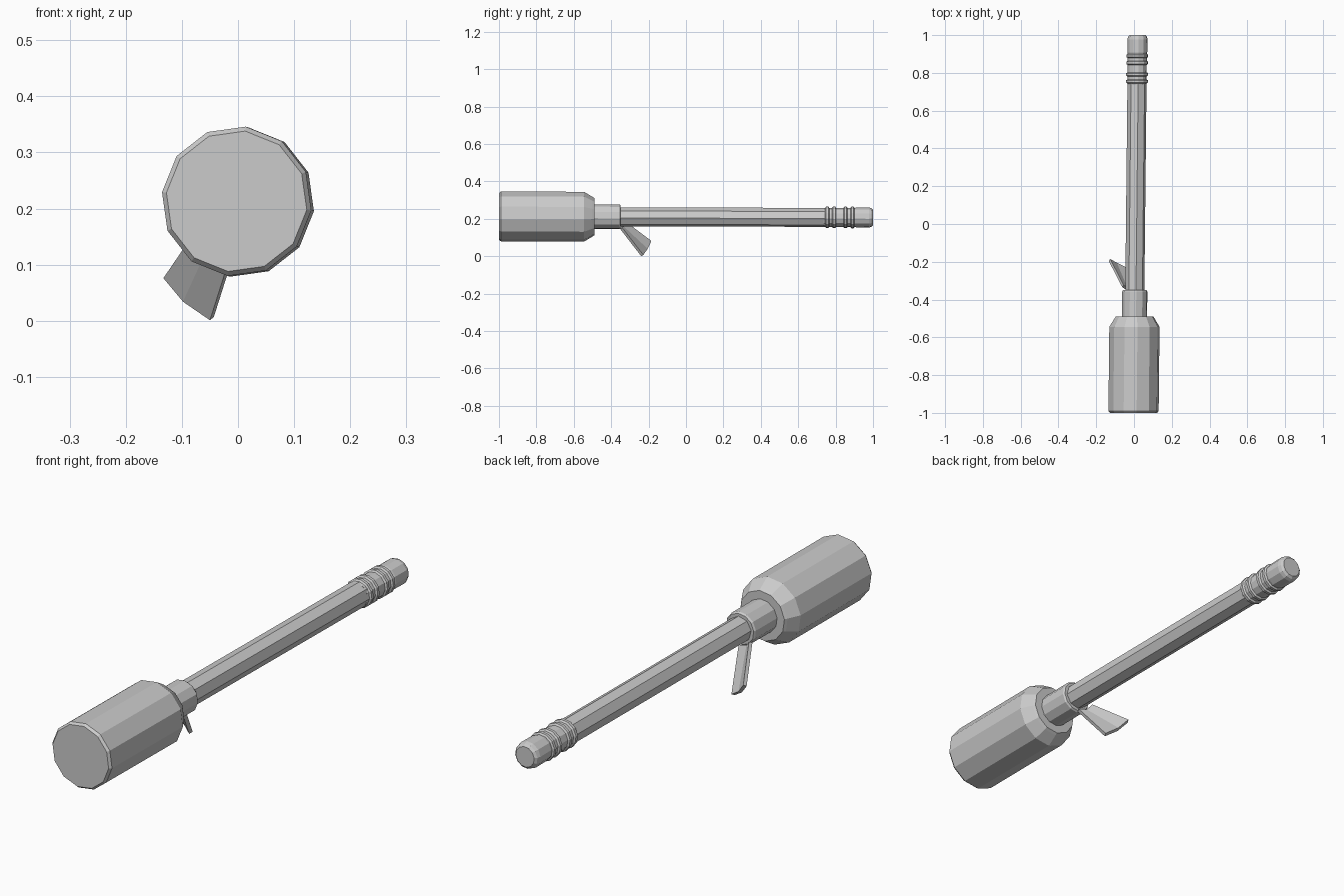
import bpy, bmesh, math
from mathutils import Vector

if "Cube" in bpy.data.objects:
    bpy.data.objects.remove(bpy.data.objects["Cube"])

grey = bpy.data.materials.new("plain grey")
grey.diffuse_color = (0.6, 0.6, 0.6, 1)
grey.use_nodes = True
grey.node_tree.nodes["Principled BSDF"].inputs["Base Color"].default_value = grey.diffuse_color


def axis(y):
    """Centre of the slightly tilted stick at depth y."""
    return Vector((0.008 + 0.0105 * y, y, 0.210 - 0.003 * y))


def finish(name, bm):
    bmesh.ops.recalc_face_normals(bm, faces=bm.faces)
    mesh = bpy.data.meshes.new(name)
    bm.to_mesh(mesh)
    bm.free()
    mesh.materials.append(grey)
    obj = bpy.data.objects.new(name, mesh)
    bpy.context.collection.objects.link(obj)
    return obj


def turned(name, profile, sides, turn=-7):
    """Faceted lathe along the stick axis from (y, radius) pairs."""
    bm = bmesh.new()
    rings = []
    for y, r in profile:
        ring = []
        for i in range(sides):
            a = math.radians(turn) + math.tau * i / sides
            ring.append(bm.verts.new(axis(y) + Vector((r * math.cos(a), 0, r * math.sin(a)))))
        rings.append(ring)
    for a, b in zip(rings, rings[1:]):
        for i in range(sides):
            j = (i + 1) % sides
            bm.faces.new((a[i], a[j], b[j], b[i]))
    bm.faces.new(rings[0])
    bm.faces.new(rings[-1])
    return finish(name, bm)


# heavy head with rim bevel and sloped shoulder
turned("head", [(-1, 0.126), (-0.99, 0.134), (-0.545, 0.134), (-0.5, 0.107), (-0.49, 0.1)], 12)

# socket between head and handle
turned("neck", [(-0.5, 0.067), (-0.357, 0.067), (-0.35, 0.062)], 12)

# long handle
turned("handle", [(-0.36, 0.051), (0.76, 0.051)], 8)

# ribbed grip section: four raised bands on a thinner core
ribs = [(0.735, 0.049)]
for y in (0.755, 0.792, 0.853, 0.89):
    ribs += [(y - 0.011, 0.051), (y - 0.006, 0.058), (y + 0.006, 0.058), (y + 0.011, 0.051)]
turned("ribbed_grip", ribs, 12)

# end cap
turned("end_cap", [(0.895, 0.05), (0.91, 0.053), (0.978, 0.054), (0.992, 0.05), (1.0, 0.041)], 12)

# flared, gently bent lever
root = [(-0.062, -0.335, 0.180), (-0.042, -0.348, 0.156), (-0.004, -0.352, 0.146)]
tip = [(-0.133, -0.197, 0.076), (-0.098, -0.217, 0.034), (-0.050, -0.240, 0.001)]
bm = bmesh.new()
back = Vector((0.007, 0.012, 0.006))
rows = []
for off in (Vector(), back):
    for line in (root, tip):
        rows.append([bm.verts.new(Vector(p) + off) for p in line])
lower_root, lower_tip, upper_root, upper_tip = rows
loop = [lower_root, lower_tip, upper_tip, upper_root]
for a, b in zip(loop, loop[1:] + loop[:1]):
    for i in range(2):
        bm.faces.new((a[i], a[i + 1], b[i + 1], b[i]))
for i in (0, 2):
    bm.faces.new([row[i] for row in loop])
finish("lever", bm)
